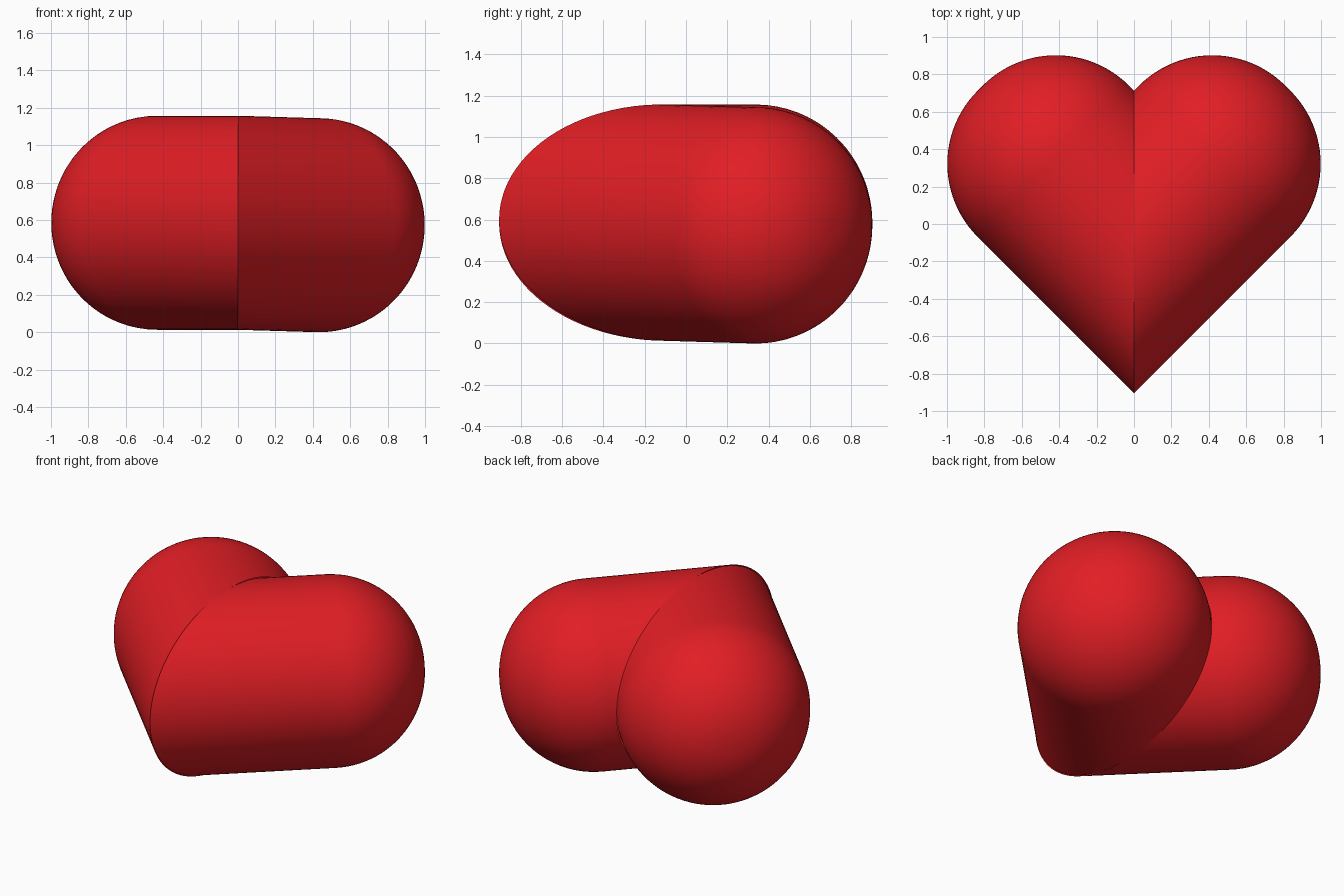
import bpy, bmesh, math
from mathutils import Vector, Matrix

if "Cube" in bpy.data.objects:
    bpy.data.objects.remove(bpy.data.objects["Cube"])

R = 0.572          # tube radius
FLAT = 0.02        # tiny flat at the end of each lobe
MITRE_Y = -0.096   # where both tube axes meet on x = 0
MITRE_Z = 0.585

red = bpy.data.materials.new("red")
red.diffuse_color = (0.75, 0.013, 0.018, 1)
red.use_nodes = True
red.node_tree.nodes["Principled BSDF"].inputs["Base Color"].default_value = red.diffuse_color


def lobe(name, end):
    """Round-ended tube running from the mitre to 'end', cut off at x = 0."""
    start = Vector((0, MITRE_Y, MITRE_Z))
    end = Vector(end)
    length = (end - start).length
    side = math.copysign(1, end.x)

    # Lathe profile: straight wall then a quarter-round end
    profile = [(R, -0.7)]
    steps = 24
    for i in range(steps + 1):
        a = math.pi / 2 * i / steps
        profile.append((FLAT + (R - FLAT) * math.cos(a), length + (R - FLAT) * math.sin(a)))
    profile.append((0, length + R - FLAT))

    bm = bmesh.new()
    verts = [bm.verts.new((r, 0, z)) for r, z in profile]
    edges = [bm.edges.new(p) for p in zip(verts, verts[1:])]
    bmesh.ops.spin(bm, geom=verts + edges, axis=(0, 0, 1), cent=(0, 0, 0),
                   angle=math.tau, steps=96)
    bmesh.ops.remove_doubles(bm, verts=bm.verts, dist=1e-4)

    # Aim along the lobe and mitre on the centre plane
    turn = (end - start).to_track_quat('Z', 'Y').to_matrix().to_4x4()
    bm.transform(Matrix.Translation(start) @ turn)
    bmesh.ops.bisect_plane(bm, geom=bm.verts[:] + bm.edges[:] + bm.faces[:],
                           plane_co=(0, 0, 0), plane_no=(side, 0, 0), clear_inner=True)
    bmesh.ops.recalc_face_normals(bm, faces=bm.faces)
    # Make sure the open shell faces outward
    f = max(bm.faces, key=lambda f: f.calc_center_median().x * side)
    if f.normal.x * side < 0:
        bmesh.ops.reverse_faces(bm, faces=bm.faces)

    mesh = bpy.data.meshes.new(name)
    bm.to_mesh(mesh)
    bm.free()
    mesh.materials.append(red)
    obj = bpy.data.objects.new(name, mesh)
    bpy.context.collection.objects.link(obj)
    bpy.ops.object.select_all(action='DESELECT')
    obj.select_set(True)
    bpy.context.view_layer.objects.active = obj
    bpy.ops.object.shade_smooth_by_angle(angle=math.radians(30))


# Left half is level, right half dips slightly
lobe("heart_left_half", (-0.432, 0.336, 0.585))
lobe("heart_right_half", (0.432, 0.336, 0.572))
